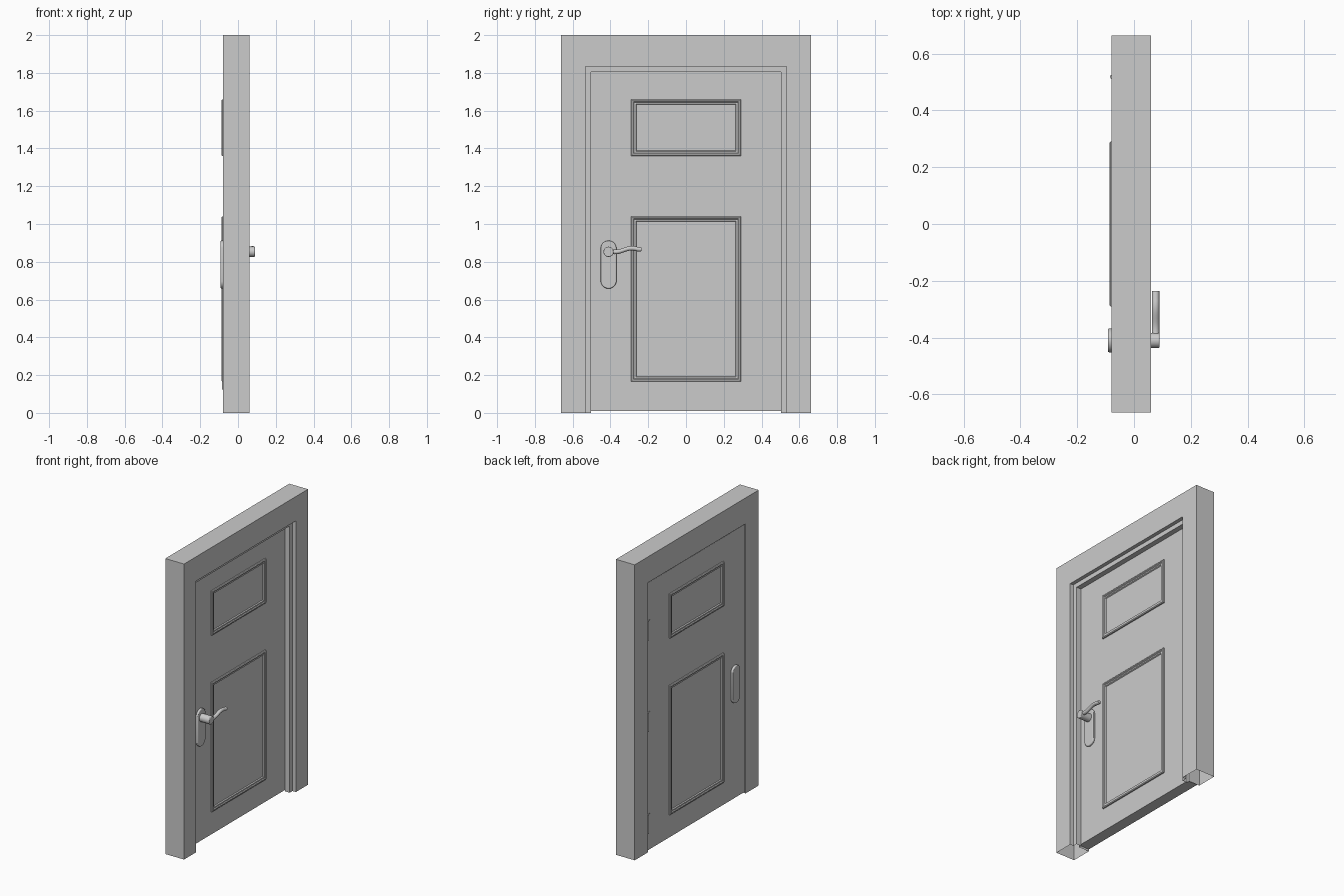
import bpy, bmesh, math
from mathutils import Vector

cube = bpy.data.objects.get("Cube")
if cube:
    bpy.data.objects.remove(cube, do_unlink=True)

grey = bpy.data.materials.new("plain grey")
grey.use_nodes = True
grey.diffuse_color = (0.6, 0.6, 0.6, 1)
grey.node_tree.nodes["Principled BSDF"].inputs["Base Color"].default_value = (0.6, 0.6, 0.6, 1)


def finish(name, bm, smooth=False, bevel=0):
    bmesh.ops.recalc_face_normals(bm, faces=bm.faces)
    mesh = bpy.data.meshes.new(name)
    bm.to_mesh(mesh)
    bm.free()
    mesh.materials.append(grey)
    obj = bpy.data.objects.new(name, mesh)
    bpy.context.collection.objects.link(obj)
    if bevel:
        mod = obj.modifiers.new("bevel", "BEVEL")
        mod.width, mod.segments, mod.limit_method = bevel, 3, "ANGLE"
    if smooth:
        bpy.ops.object.select_all(action="DESELECT")
        obj.select_set(True)
        bpy.context.view_layer.objects.active = obj
        bpy.ops.object.shade_smooth_by_angle(angle=math.radians(35))
    return obj


def loft(name, rings, ring_closed, path_closed, caps=False, **kw):
    """Skin a row of equal point rings."""
    bm = bmesh.new()
    rows = [[bm.verts.new(p) for p in ring] for ring in rings]
    n, m = len(rows), len(rows[0])
    for i in range(n if path_closed else n - 1):
        for j in range(m if ring_closed else m - 1):
            a, b = rows[i], rows[(i + 1) % n]
            k = (j + 1) % m
            bm.faces.new((a[j], a[k], b[k], b[j]))
    if caps:
        bm.faces.new(rows[0])
        bm.faces.new(rows[-1])
    return finish(name, bm, **kw)


def box(name, x0, x1, y0, y1, z0, z1, **kw):
    rings = [[(x, y0, z0), (x, y1, z0), (x, y1, z1), (x, y0, z1)] for x in (x0, x1)]
    return loft(name, rings, True, False, caps=True, **kw)


# Rebated frame: section of (x, inset from outside), mitred round the top
section = [(-0.08, 0), (0.06, 0), (0.06, 0.13), (0.035, 0.13),
           (0.035, 0.16), (0, 0.16), (0, 0.14), (-0.08, 0.14)]


def frame_ring(side, top):
    return [(x, side * (0.663 - w), (2 - w - (0.035 if w else 0)) if top else 0)
            for x, w in section]


loft("door_frame", [frame_ring(-1, 0), frame_ring(-1, 1), frame_ring(1, 1), frame_ring(1, 0)],
     True, False)

# Door leaf
box("door_leaf", -0.075, 0, -0.518, 0.518, 0.01, 1.82)

# Raised mouldings on both faces of the leaf: (inset, height)
bead = [(0, 0), (0, 0.008), (0.005, 0.012), (0.012, 0.012), (0.016, 0.007),
        (0.024, 0.007), (0.028, 0)]


def moulding(name, face_x, out, z0, z1):
    rings = []
    for sy, top in ((-1, 0), (1, 0), (1, 1), (-1, 1)):
        rings.append([(face_x + out * h, sy * (0.29 - d), z1 - d if top else z0 + d)
                      for d, h in bead])
    loft(name, rings, False, True)


for face, face_x, out in (("outer", 0, 1), ("inner", -0.075, -1)):
    moulding("upper_moulding_" + face, face_x, out, 1.36, 1.66)
    moulding("lower_moulding_" + face, face_x, out, 0.165, 1.04)


# Round-ended handle plates
def plate(name, x0, x1):
    outline = []
    for i in range(32):
        a = math.pi * (i + 0.5) / 16
        outline.append((-0.41 + 0.042 * math.cos(a),
                        0.785 + 0.042 * math.sin(a) + (0.085 if i < 16 else -0.085)))
    rings = [[(x, y, z) for y, z in outline] for x in (x0, x1)]
    loft(name, rings, True, False, caps=True, smooth=True, bevel=0.005)


plate("handle_plate_outer", 0, 0.016)
plate("handle_plate_inner", -0.075, -0.092)


def cylinder(name, centre, radius, length, axis, **kw):
    bm = bmesh.new()
    bmesh.ops.create_cone(bm, cap_ends=True, segments=24, radius1=radius,
                          radius2=radius, depth=length)
    turn = Vector((0, 0, 1)).rotation_difference(Vector(axis))
    bmesh.ops.rotate(bm, verts=bm.verts, matrix=turn.to_matrix())
    bmesh.ops.translate(bm, verts=bm.verts, vec=centre)
    return finish(name, bm, smooth=True, **kw)


# Lever handle: round boss and gently waved grip
cylinder("handle_boss", (0.05, -0.41, 0.853), 0.027, 0.08, (1, 0, 0), bevel=0.004)
rings = []
for i in range(17):
    t = i / 16
    y = -0.41 + 0.175 * t
    z = 0.858 + 0.008 * t - 0.008 * math.sin(2 * math.pi * min(1, t * 1.1))
    half = 0.012 if i < 16 else 0.009
    rings.append([(0.076 + 0.013 * math.cos(a), y, z + half * math.sin(a))
                  for a in (math.tau * k / 16 for k in range(16))])
loft("handle_lever", rings, True, False, caps=True, smooth=True)

# Hinges
for label, z in (("lower", 0.19), ("middle", 0.88), ("upper", 1.5)):
    cylinder("hinge_knuckle_" + label, (-0.075, 0.518, z), 0.009, 0.13, (0, 0, 1))
    box("hinge_leaf_" + label, -0.078, -0.07, 0.495, 0.518, z - 0.065, z + 0.065)
